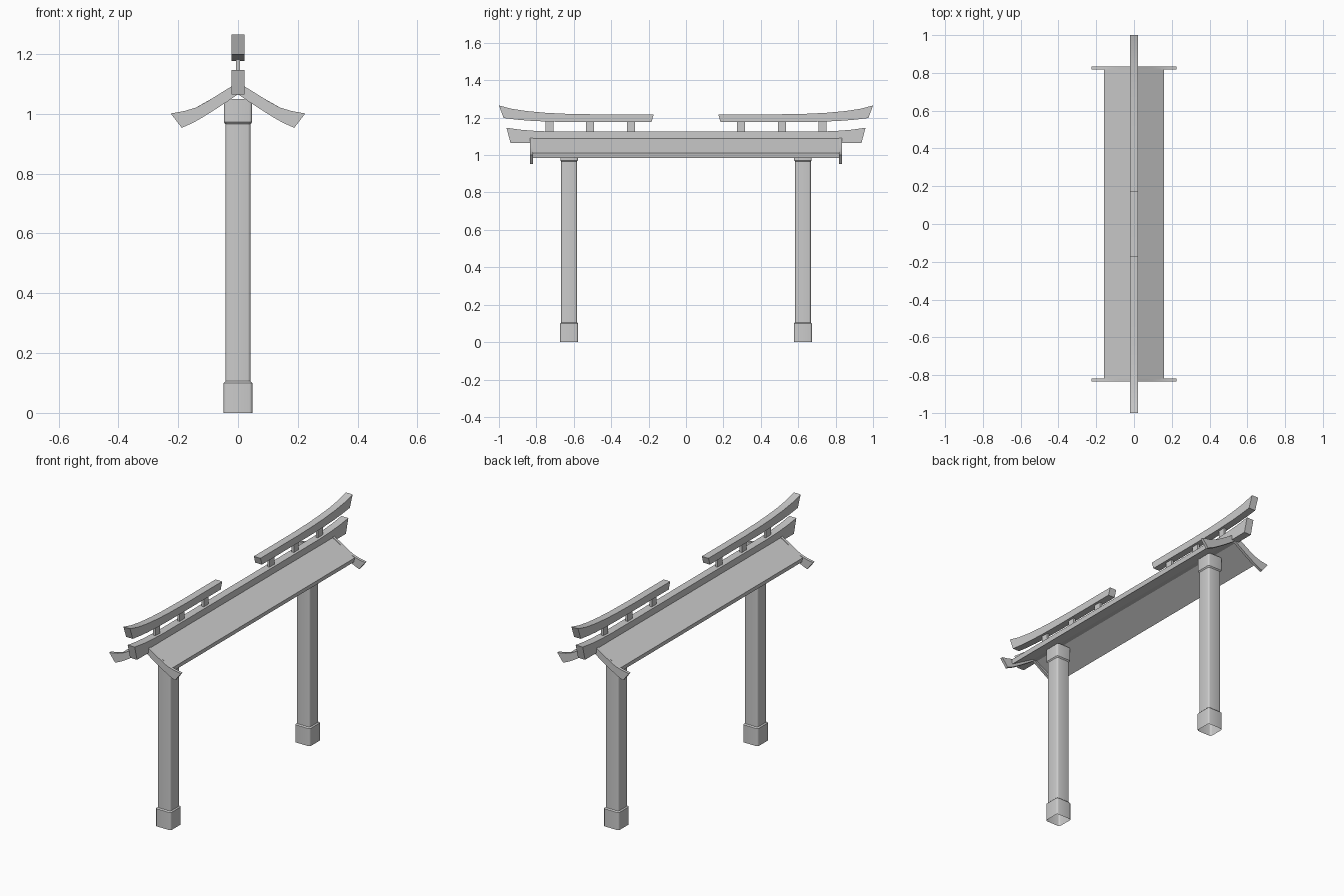
import bpy, bmesh, math

if "Cube" in bpy.data.objects:
    bpy.data.objects.remove(bpy.data.objects["Cube"])


def finish(bm, name, angle=30):
    bmesh.ops.recalc_face_normals(bm, faces=bm.faces)
    me = bpy.data.meshes.new(name)
    bm.to_mesh(me)
    bm.free()
    ob = bpy.data.objects.new(name, me)
    bpy.context.collection.objects.link(ob)
    bpy.ops.object.select_all(action='DESELECT')
    ob.select_set(True)
    bpy.context.view_layer.objects.active = ob
    bpy.ops.object.shade_smooth_by_angle(angle=math.radians(angle))
    return ob


def prism(name, upper, lower, place, half):
    """Extruded strip between an upper and a lower edge with equal point counts."""
    bm = bmesh.new()
    rows = [[bm.verts.new(place(a, b, d)) for a, b in edge]
            for d in (-half, half) for edge in (upper, lower)]
    u0, l0, u1, l1 = rows
    for i in range(len(upper) - 1):
        for p, q in ((u0, l0), (l0, l1), (l1, u1), (u1, u0)):
            bm.faces.new((p[i], p[i + 1], q[i + 1], q[i]))
    for i in (0, -1):
        bm.faces.new((u0[i], l0[i], l1[i], u1[i]))
    return finish(bm, name)


def mirrored(points):
    return [(-a, b) for a, b in reversed(points) if a > 0] + points


def rounded_square(h, r, steps=3):
    pts = []
    for k, (sx, sy) in enumerate(((1, 1), (-1, 1), (-1, -1), (1, -1))):
        for j in range(steps + 1):
            t = math.pi / 2 * (k + j / steps)
            pts.append((sx * (h - r) + r * math.cos(t), sy * (h - r) + r * math.sin(t)))
    return pts


def pillar(name, y):
    # foot, shaft and collar, with the collar top following the roof pitch
    levels = ((0, .048), (.1, .048), (.106, .042), (.965, .042), (.972, .047), (None, .047))
    bm = bmesh.new()
    rings = [[bm.verts.new((px, y + py, 1.07 - .55 * abs(px) if z is None else z))
              for px, py in rounded_square(h, .01)] for z, h in levels]
    n = len(rings[0])
    for a, b in zip(rings, rings[1:]):
        for i in range(n):
            bm.faces.new((a[i], a[(i + 1) % n], b[(i + 1) % n], b[i]))
    return finish(bm, name, 35)


def box(name, loc, size):
    bm = bmesh.new()
    bmesh.ops.create_cube(bm, size=1)
    bmesh.ops.scale(bm, vec=size, verts=bm.verts)
    bmesh.ops.translate(bm, vec=loc, verts=bm.verts)
    return finish(bm, name)


# lower beam running the full length, swept up at the ends
top = [(0, 1.125), (.7, 1.125), (.8, 1.129), (.88, 1.135), (.96, 1.146)]
bottom = [(0, 1.065), (.7, 1.065), (.8, 1.065), (.88, 1.065), (.938, 1.065)]
prism("lower_beam", mirrored(top), mirrored(bottom), lambda a, b, d: (d, a, b), .022)

# pitched roof slabs
prism("roof", mirrored([(0, 1.1), (.16, 1.01)]), mirrored([(0, 1.073), (.155, .985)]),
      lambda a, b, d: (a, d, b), .822)

# curved end boards of the roof
board_top = [(0, 1.105), (.06, 1.068), (.1, 1.043), (.14, 1.021), (.18, 1.009), (.225, 1.001)]
board_bottom = [(0, 1.065), (.04, 1.038), (.08, 1.012), (.115, .99), (.15, .97), (.188, .953)]

# upper beam pieces, swept up at the outer ends
cap_top = [(.172, 1.218), (.5, 1.218), (.65, 1.221), (.75, 1.226), (.85, 1.235),
           (.93, 1.247), (1, 1.265)]
cap_bottom = [(.185, 1.177), (.5, 1.177), (.64, 1.177), (.74, 1.179), (.84, 1.184),
              (.91, 1.19), (.975, 1.198)]

for s, side in ((-1, "front"), (1, "back")):
    pillar(side + "_pillar", .625 * s)
    prism(side + "_roof_end_board", mirrored(board_top), mirrored(board_bottom),
          lambda a, b, d: (a, s * .827 + d, b), .008)
    prism(side + "_upper_beam", cap_top, cap_bottom, lambda a, b, d: (d, s * a, b), .021)
    # short struts between the beams
    for i, y in enumerate((.295, .513, .73)):
        box(f"{side}_strut_{i + 1}", (0, s * y, 1.15), (.014, .043, .065))
